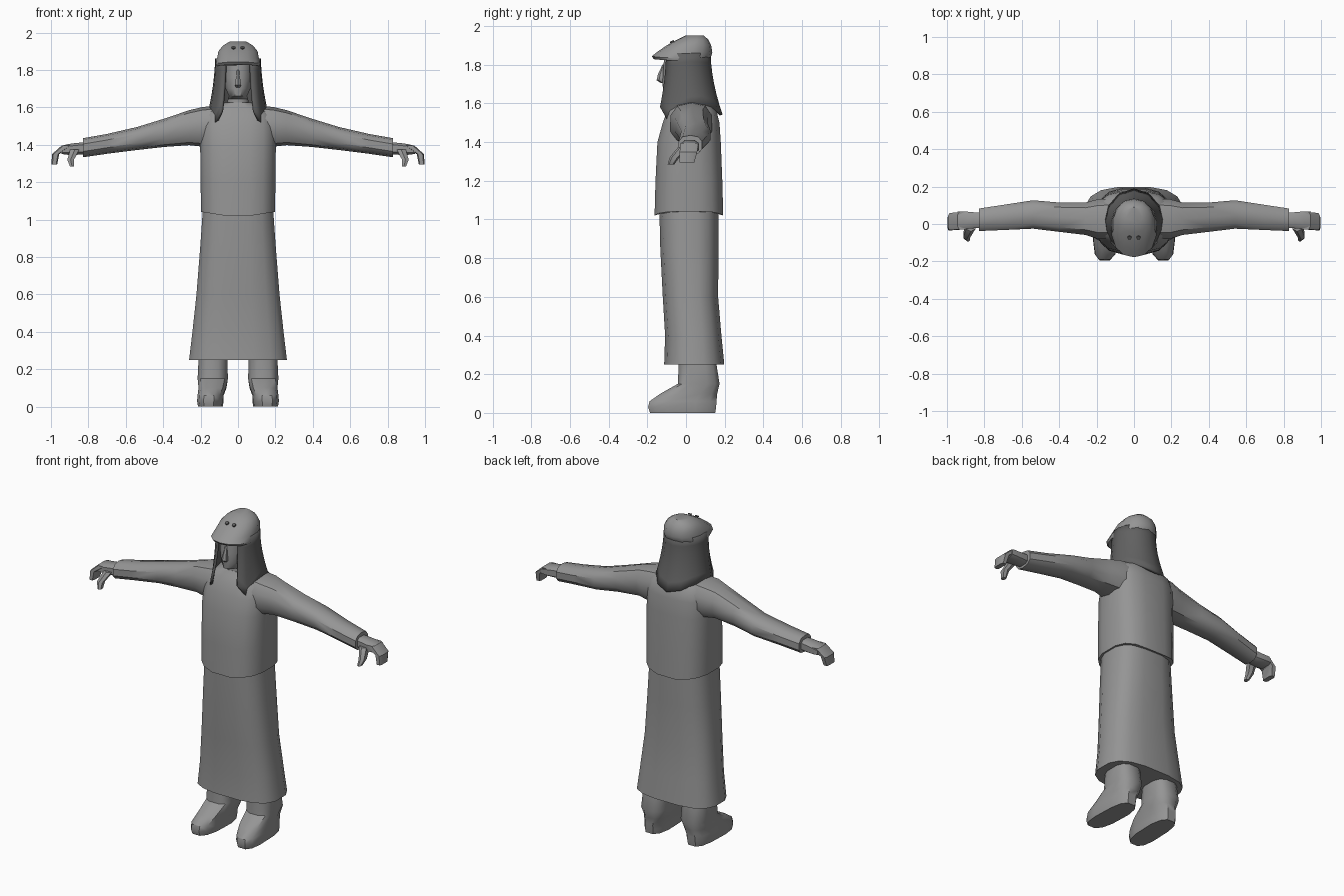
import bpy, bmesh
from math import sin, cos, pi, radians, copysign
from mathutils import Vector

if "Cube" in bpy.data.objects:
    bpy.data.objects.remove(bpy.data.objects["Cube"])


def make_material(name, value):
    mat = bpy.data.materials.new(name)
    mat.use_nodes = True
    colour = (value, value, value, 1)
    mat.diffuse_color = colour
    mat.node_tree.nodes["Principled BSDF"].inputs["Base Color"].default_value = colour
    return mat


grey = make_material("mid grey", 0.30)
dark = make_material("dark grey", 0.12)


def finish(name, bm, mat, mirror=False, smooth=40):
    """Turn a bmesh into a shaded object, optionally mirrored across x."""
    bmesh.ops.recalc_face_normals(bm, faces=bm.faces)
    mesh = bpy.data.meshes.new(name)
    bm.to_mesh(mesh)
    bm.free()
    mesh.materials.append(mat)
    obj = bpy.data.objects.new(name, mesh)
    bpy.context.collection.objects.link(obj)
    bpy.ops.object.select_all(action="DESELECT")
    obj.select_set(True)
    bpy.context.view_layer.objects.active = obj
    bpy.ops.object.shade_smooth_by_angle(angle=radians(smooth))
    if mirror:
        obj.modifiers.new("Mirror", "MIRROR").use_mirror_merge = False
    return obj


def superellipse(angle, power):
    c, s = cos(angle), sin(angle)
    return copysign(abs(c) ** power, c), copysign(abs(s) ** power, s)


def loft(name, rings, sides=14, power=0.8, sideways=False, warp=None,
         mat=grey, mirror=False, smooth=40):
    """Skin closed rings (t, a0, a1, b0, b1); t runs up z, or along x if sideways."""
    bm = bmesh.new()
    loops = []
    for row, (t, a0, a1, b0, b1) in enumerate(rings):
        loop = []
        for i in range(sides):
            u, v = superellipse(2 * pi * (i + 0.5) / sides, power)
            a = (a0 + a1 + u * (a1 - a0)) / 2
            b = (b0 + b1 + v * (b1 - b0)) / 2
            p = Vector((t, a, b) if sideways else (a, b, t))
            if warp:
                warp(p, row)
            loop.append(bm.verts.new(p))
        loops.append(loop)
    for low, high in zip(loops, loops[1:]):
        for i in range(sides):
            j = (i + 1) % sides
            bm.faces.new((low[i], low[j], high[j], high[i]))
    bm.faces.new(loops[0])
    bm.faces.new(loops[-1])
    return finish(name, bm, mat, mirror, smooth)


def upright(rows):
    """Rings centred on x from (z, half width, front, back)."""
    return [(z, -w, w, f, b) for z, w, f, b in rows]


# Long skirt
loft("skirt", upright([
    (0.25, 0.265, -0.115, 0.2), (0.4, 0.247, -0.11, 0.185),
    (0.6, 0.225, -0.122, 0.168), (0.85, 0.205, -0.135, 0.17),
    (1.06, 0.19, -0.14, 0.17)]), sides=16, power=0.7)


# Shirt body with a hem that rises at the sides
def raise_hem(p, row):
    if row == 0:
        p.z += 0.16 * abs(p.x)


loft("shirt_body", upright([
    (1.01, 0.2, -0.165, 0.195), (1.2, 0.203, -0.16, 0.19),
    (1.4, 0.205, -0.15, 0.182), (1.5, 0.205, -0.122, 0.175),
    (1.56, 0.19, -0.1, 0.16), (1.6, 0.14, -0.075, 0.13),
    (1.625, 0.075, -0.06, 0.09)]), sides=16, power=0.7, warp=raise_hem)

# Sleeves
loft("sleeve", [
    (0.1, -0.08, 0.14, 1.4, 1.61), (0.19, -0.085, 0.138, 1.39, 1.602),
    (0.26, -0.062, 0.118, 1.398, 1.585), (0.4, -0.045, 0.118, 1.388, 1.538),
    (0.54, -0.028, 0.13, 1.372, 1.495), (0.7, -0.035, 0.105, 1.352, 1.458),
    (0.83, -0.04, 0.085, 1.333, 1.435)], sides=10, sideways=True, mirror=True)

# Hands: palm, bent fingers and thumb
loft("palm", [
    (0.8, -0.02, 0.06, 1.35, 1.415), (0.86, -0.025, 0.065, 1.345, 1.412),
    (0.91, -0.03, 0.07, 1.345, 1.405), (0.945, -0.03, 0.068, 1.35, 1.395)],
    sides=8, power=0.6, sideways=True, mirror=True)


def bend_fingers(p, row):
    p.x += (p.z - 1.3) * (0.35, 0.2, 0)[row]


loft("fingers", [
    (1.295, 0.968, 1.0, -0.035, 0.045), (1.35, 0.945, 0.985, -0.035, 0.06),
    (1.395, 0.89, 0.945, -0.03, 0.066)][::-1], sides=8, power=0.5,
    warp=lambda p, row: bend_fingers(p, 2 - row), mirror=True)
loft("thumb", [
    (1.285, 0.875, 0.9, -0.095, -0.06), (1.32, 0.875, 0.915, -0.085, -0.035),
    (1.375, 0.845, 0.9, -0.04, 0.02)], sides=6, mirror=True)

# Legs and shoes in one rising profile, toes turned slightly out
loft("leg_and_shoe", [
    (0, 0.08, 0.21, -0.19, 0.155), (0.03, 0.075, 0.215, -0.2, 0.16),
    (0.06, 0.075, 0.213, -0.193, 0.162), (0.1, 0.06, 0.21, -0.135, 0.165),
    (0.15, 0.052, 0.218, -0.045, 0.176), (0.25, 0.055, 0.213, -0.04, 0.16),
    (0.3, 0.055, 0.21, -0.04, 0.155)], sides=12, power=0.7, mirror=True,
    warp=lambda p, row: setattr(p, "x", p.x - 0.06 * min(p.y, 0)))

# Head and neck
loft("head", upright([
    (1.58, 0.07, -0.06, 0.08), (1.645, 0.055, -0.06, 0.07),
    (1.66, 0.05, -0.12, 0.07), (1.7, 0.068, -0.125, 0.09),
    (1.76, 0.08, -0.122, 0.1), (1.86, 0.085, -0.115, 0.1)]), sides=12, power=0.9)

# Nose
loft("nose", upright([
    (1.705, 0.012, -0.13, -0.1), (1.72, 0.02, -0.152, -0.1),
    (1.75, 0.014, -0.145, -0.1), (1.8, 0.007, -0.122, -0.1)]),
    sides=6, power=1)


# Cap with a short peak, hem higher at the back
def lift_back(p, row):
    if row < 2:
        p.z += 0.09 * max(p.y, 0) + 0.1 * max(-p.y - 0.1, 0)


loft("cap", upright([
    (1.822, 0.118, -0.165, 0.125), (1.835, 0.122, -0.178, 0.132),
    (1.865, 0.114, -0.15, 0.136), (1.9, 0.107, -0.1, 0.13),
    (1.93, 0.083, -0.045, 0.115), (1.952, 0.045, 0, 0.09)]),
    power=0.9, warp=lift_back)

# Two vent holes on the cap, as thin plates
bm = bmesh.new()
bmesh.ops.create_cone(bm, cap_ends=True, segments=8, radius1=0.011,
                      radius2=0.011, depth=0.008)
vent = finish("cap_vent", bm, dark, mirror=True)
for v in vent.data.vertices:
    x, y, z = v.co
    tilt = 0.5
    v.co = (x + 0.024, -0.073 + y * cos(tilt) - z * sin(tilt),
            1.919 + y * sin(tilt) + z * cos(tilt))

# Long hair: an open shell round the back, ending in two front locks
hem = {0: 1.54, 30: 1.56, 60: 1.59, 85: 1.59, 105: 1.555, 125: 1.505, 145: 1.58}
angles = [-a for a in reversed(hem) if a] + list(hem)
rows = 6
bm = bmesh.new()
grid = []
for r in range(rows + 1):
    s = r / rows
    flare = s ** 1.8
    line = []
    for a in angles:
        t = radians(a)
        width = 0.116 + 0.034 * flare
        depth = 0.12 + 0.052 * flare
        line.append(bm.verts.new((
            width * sin(t), 0.01 * flare + depth * cos(t),
            1.86 + (hem[abs(a)] - 1.86) * s)))
    grid.append(line)
for upper, lower in zip(grid, grid[1:]):
    for i in range(len(angles) - 1):
        bm.faces.new((upper[i], upper[i + 1], lower[i + 1], lower[i]))
hair = finish("hair", bm, dark)
shell = hair.modifiers.new("Thickness", "SOLIDIFY")
shell.thickness = 0.015
shell.offset = 0
